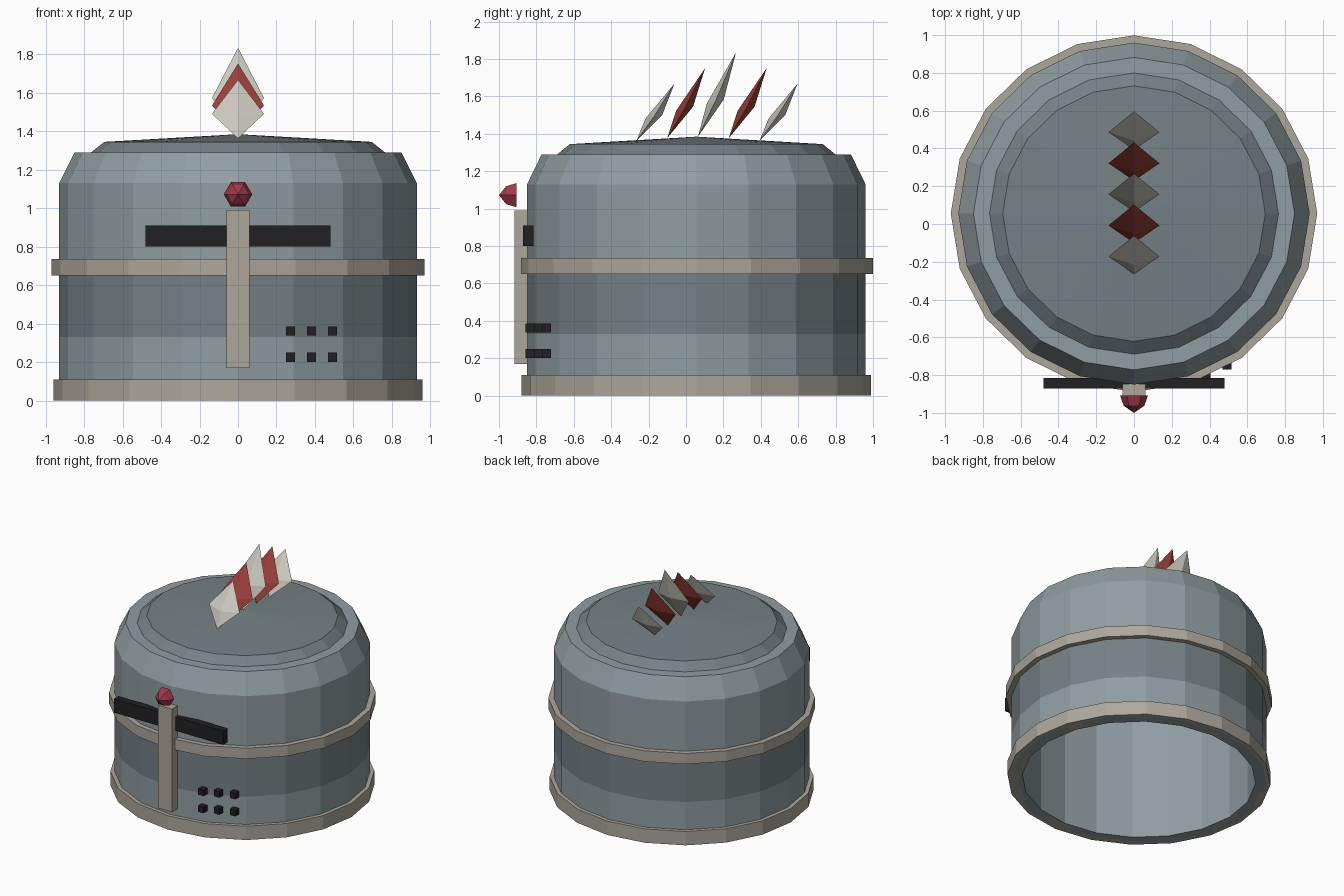
import bpy, math

if "Cube" in bpy.data.objects:
    bpy.data.objects.remove(bpy.data.objects["Cube"])

SIDES = 20
CENTRE_Y = 0.055      # helmet axis
OVAL = 0.973          # depth / width ratio


def material(name, rgb):
    m = bpy.data.materials.new(name)
    m.diffuse_color = (*rgb, 1)
    m.use_nodes = True
    m.node_tree.nodes["Principled BSDF"].inputs["Base Color"].default_value = m.diffuse_color
    return m


STEEL = material("steel", (0.28, 0.34, 0.36))
DARK = material("dark_steel", (0.18, 0.22, 0.235))
TRIM = material("trim", (0.42, 0.39, 0.33))
BLACK = material("black", (0.015, 0.015, 0.017))
RED = material("red", (0.33, 0.05, 0.04))
WHITE = material("white", (0.6, 0.58, 0.52))
GEM = material("gem", (0.36, 0.04, 0.07))


def make(name, verts, faces, mats, face_mats=None):
    me = bpy.data.meshes.new(name)
    me.from_pydata(verts, [], faces)
    for m in mats:
        me.materials.append(m)
    if face_mats:
        for p, i in zip(me.polygons, face_mats):
            p.material_index = i
    ob = bpy.data.objects.new(name, me)
    bpy.context.collection.objects.link(ob)
    return ob


def lathe(name, profile, mats, slots=None, sides=SIDES, oval=OVAL, closed=False):
    """Revolve (radius, z) points about z; radius 0 makes a single pole vertex."""
    verts, rings = [], []
    for r, z in profile:
        n = 1 if r == 0 else sides
        rings.append([len(verts) + i for i in range(n)])
        for i in range(n):
            a = 2 * math.pi * i / sides
            verts.append((r * math.cos(a), r * oval * math.sin(a), z))
    pairs = list(zip(rings, rings[1:] + rings[:1]))
    if not closed:
        pairs.pop()
    faces, face_mats = [], []
    for k, (lo, hi) in enumerate(pairs):
        if len(lo) == len(hi) == 1:      # pole to pole: no surface
            continue
        for i in range(sides):
            j = (i + 1) % sides
            if len(lo) == 1:
                f = (lo[0], hi[j], hi[i])
            elif len(hi) == 1:
                f = (lo[i], lo[j], hi[0])
            else:
                f = (lo[i], lo[j], hi[j], hi[i])
            faces.append(f)
            face_mats.append(slots[k] if slots else 0)
    ob = make(name, verts, faces, mats, face_mats)
    ob.location.y = CENTRE_Y
    return ob


def box(name, x, y, z, mat):
    verts = [(a, b, c) for a in x for b in y for c in z]
    faces = [(0, 1, 3, 2), (4, 6, 7, 5), (0, 4, 5, 1),
             (2, 3, 7, 6), (0, 2, 6, 4), (1, 5, 7, 3)]
    return make(name, verts, faces, [mat])


# Hollow helmet shell: outside wall and lid, then down the inside
lathe("helmet_shell",
      [(0.85, 0.0), (0.93, 0.0), (0.93, 0.33), (0.93, 0.70), (0.93, 1.13),
       (0.85, 1.29), (0.765, 1.29), (0.695, 1.345), (0, 1.385),
       (0, 1.31), (0.66, 1.27), (0.77, 1.22), (0.85, 1.10), (0.85, 0.0)],
      [STEEL, DARK], [0, 0, 1, 0, 0, 0, 1, 1, 0, 0, 0, 0, 0])

# Trim rings around the base and middle
for name, r, z0, z1 in (("base_rim", 0.96, 0.0, 0.11), ("middle_band", 0.97, 0.65, 0.735)):
    lathe(name, [(0.86, z0), (r, z0), (r, z1), (0.86, z1)], [TRIM], closed=True)

# Eye slit and nose bar
box("eye_slit", (-0.48, 0.48), (-0.872, -0.815), (0.80, 0.91), BLACK)
box("nose_bar", (-0.06, 0.06), (-0.917, -0.848), (0.17, 0.99), TRIM)

# Breathing holes on one side, stepping back along the curve
for row, z in enumerate((0.225, 0.361)):
    for col, (x, y) in enumerate(((0.273, -0.833), (0.382, -0.79), (0.492, -0.747))):
        h = 0.024
        box(f"breath_hole_{row}_{col}", (x - h, x + h), (y - h, y + h), (z - h, z + h), BLACK)

# Half-round brow gem, facing forward
gem = lathe("brow_gem", [(0, 0), (0.074, 0), (0.055, 0.055), (0, 0.093)],
            [GEM], sides=6, oval=1)
gem.location = (0, -0.907, 1.072)
gem.rotation_euler.x = math.pi / 2

# Crest of five swept-back faceted plumes
for i, (base_z, tip_z) in enumerate(((1.363, 1.668), (1.377, 1.752), (1.385, 1.834),
                                     (1.377, 1.752), (1.363, 1.668))):
    y = -0.265 + 0.1645 * i
    my, mz = y + 0.093, base_z + 0.42 * (tip_z - base_z)
    verts = [(0, y, base_z), (0.135, my, mz), (0, my + 0.045, mz + 0.01),
             (-0.135, my, mz), (0, my - 0.045, mz - 0.01), (0, y + 0.203, tip_z)]
    faces = []
    for k in range(4):
        a, b = 1 + k, 1 + (k + 1) % 4
        faces += [(0, b, a), (5, a, b)]
    make(f"crest_plume_{i}", verts, faces, [RED if i % 2 else WHITE])
